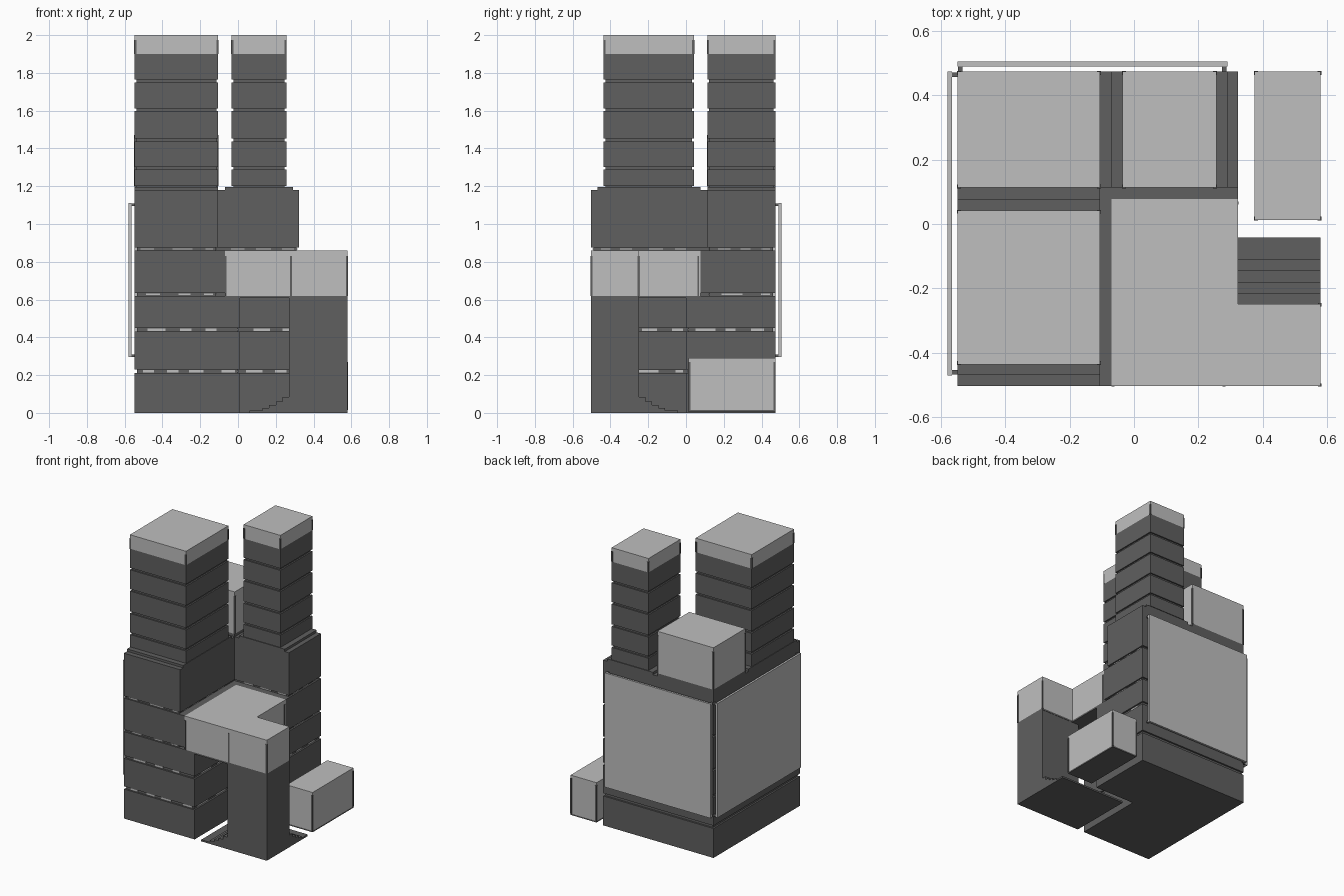
import bpy, bmesh, random

old = bpy.data.objects.get("Cube")
if old:
    bpy.data.objects.remove(old, do_unlink=True)

random.seed(4)


def material(name, v):
    m = bpy.data.materials.new(name)
    m.use_nodes = True
    m.diffuse_color = (v, v, v, 1)
    m.node_tree.nodes["Principled BSDF"].inputs["Base Color"].default_value = (v, v, v, 1)
    return m


DARK = material("dark grey", 0.115)
LIGHT = material("light grey", 0.52)


def prisms(name, items, mat):
    """One object from (outline, z0, z1) prisms."""
    bm = bmesh.new()
    for outline, z0, z1 in items:
        face = bm.faces.new([bm.verts.new((x, y, z0)) for x, y in outline])
        ext = bmesh.ops.extrude_face_region(bm, geom=[face])
        for v in ext["geom"]:
            if isinstance(v, bmesh.types.BMVert):
                v.co.z = z1
    bmesh.ops.recalc_face_normals(bm, faces=bm.faces)
    mesh = bpy.data.meshes.new(name)
    bm.to_mesh(mesh)
    bm.free()
    mesh.materials.append(mat)
    ob = bpy.data.objects.new(name, mesh)
    bpy.context.collection.objects.link(ob)
    return ob


def rect(x0, x1, y0, y1):
    return [(x0, y0), (x1, y0), (x1, y1), (x0, y1)]


def ell(xi, yi, d=0.0):
    """L-shaped building outline with inner corner (xi, yi), inset by d."""
    x0, x1, y0, y1 = -0.548 + d, 0.323 - d, -0.503 + d, 0.473 - d
    return [(x0, y0), (xi - d, y0), (xi - d, yi + d), (x1, yi + d), (x1, y1), (x0, y1)]


def corner_strips(name, x0, x1, y0, y1, z0, z1, w=0.012):
    """Thin dark edging on the four vertical corners of a box."""
    t = 0.002
    items = []
    for xa in (x0 - t, x1 + t - w):
        for ya in (y0 - t, y1 + t - w):
            items.append((rect(xa, xa + w, ya, ya + w), z0, z1))
    prisms(name, items, DARK)


# Main building: stacked tiers with recessed grooves between them
low, mid, top = (0.01, 0.0), (-0.07, 0.078), (-0.105, 0.113)
tiers = [(low, 0, 0.21), (low, 0.23, 0.43), (low, 0.45, 0.62),
         (mid, 0.635, 0.86), (top, 0.875, 1.18)]
prisms("building_tiers", [(ell(*c), a, b) for c, a, b in tiers], DARK)
grooves = [(low, 0.21, 0.23), (low, 0.43, 0.45), (top, 0.62, 0.635), (top, 0.86, 0.875)]
prisms("building_grooves", [(ell(*c, 0.012), a, b) for c, a, b in grooves], DARK)

# Light dashes inside the grooves
dashes = []


def dash_run(a, b, place, z0, z1):
    t = a + random.uniform(0.02, 0.08)
    while t < b - 0.04:
        e = min(t + random.uniform(0.05, 0.12), b - 0.015)
        dashes.append((place(t, e), z0 + 0.004, z1 - 0.004))
        t = e + random.uniform(0.05, 0.1)


for (xi, yi), z0, z1 in grooves:
    for a, b, y in ((-0.536, xi - 0.012, -0.491), (xi, 0.311, yi + 0.012)):
        dash_run(a, b, lambda s, e: rect(s, e, y - 0.005, y), z0, z1)
    for a, b, x in ((-0.491, yi, xi - 0.012), (yi + 0.012, 0.461, 0.311)):
        dash_run(a, b, lambda s, e: rect(x, x + 0.005, s, e), z0, z1)
prisms("groove_lights", dashes, LIGHT)

# Two tall banded towers on stepped pedestals
bands = [(1.2, 1.288), (1.302, 1.438), (1.453, 1.598), (1.612, 1.75), (1.764, 1.9)]
towers = {"front_tower": ((-0.548, -0.105, -0.436, 0.042), (-0.548, -0.105, -0.468, 0.078)),
          "back_tower": ((-0.035, 0.256, 0.113, 0.473), (-0.07, 0.29, 0.113, 0.473))}
for name, (r, ped) in towers.items():
    x0, x1, y0, y1 = r
    core = rect(x0 + 0.01, x1 - 0.01, y0 + 0.01, y1 - 0.01)
    prisms(name + "_pedestal", [(rect(*ped), 1.18, 1.197)], DARK)
    prisms(name + "_core", [(core, 1.197, 1.9)], DARK)
    prisms(name + "_bands", [(rect(*r), a, b) for a, b in bands], DARK)
    prisms(name + "_cap", [(rect(*r), 1.9, 2.0)], LIGHT)
    corner_strips(name + "_cap_edging", *r, 1.9, 1.975)

# Short light block on the back corner
block = (-0.548, -0.105, 0.113, 0.473)
prisms("corner_block_base", [(rect(*block), 1.18, 1.2)], DARK)
prisms("corner_block", [(rect(*block), 1.2, 1.5)], LIGHT)
corner_strips("corner_block_edging", *block, 1.2, 1.47)

# L-shaped terrace with dark underside and edging
terrace = [(-0.07, -0.503), (0.58, -0.503), (0.58, -0.248), (0.323, -0.248),
           (0.323, 0.078), (-0.07, 0.078)]
prisms("terrace", [(terrace, 0.62, 0.86)], LIGHT)
prisms("terrace_underside", [(terrace, 0.608, 0.62)], DARK)
w = 0.01
edges = [(-0.07, -0.505), (0.275, -0.505), (0.572, -0.505), (0.572, -0.256), (0.315, 0.06)]
prisms("terrace_edging", [(rect(x, x + w, y, y + w), 0.62, 0.83) for x, y in edges], DARK)

# Leg under the terrace with a stepped foot
prisms("terrace_leg", [(rect(0.27, 0.58, -0.503, -0.25), 0, 0.608)], DARK)
steps = [(0.035, 0.085), (0.07, 0.06), (0.105, 0.042), (0.14, 0.025), (0.208, 0.012)]
prisms("leg_steps", [(rect(0.27 - s, 0.58, -0.503, -0.25 + s), 0, h) for s, h in steps], DARK)

# Detached low block at the side
side = (0.375, 0.58, 0.013, 0.473)
prisms("side_block", [(rect(*side), 0.016, 0.29)], LIGHT)
prisms("side_block_underside", [(rect(*side), 0.006, 0.016)], DARK)
corner_strips("side_block_edging", *side, 0.016, 0.27)

# Large wall panels held off the building by small brackets
prisms("right_panel", [(rect(-0.58, -0.565, -0.47, 0.473), 0.295, 1.11)], LIGHT)
prisms("back_panel", [(rect(-0.548, 0.29, 0.49, 0.505), 0.295, 1.11)], LIGHT)
brackets = []
for z in (0.297, 1.095):
    for y in (-0.468, 0.457):
        brackets.append((rect(-0.566, -0.546, y, y + 0.014), z, z + 0.013))
    for x in (-0.546, 0.274):
        brackets.append((rect(x, x + 0.014, 0.471, 0.491), z, z + 0.013))
prisms("panel_brackets", brackets, DARK)
